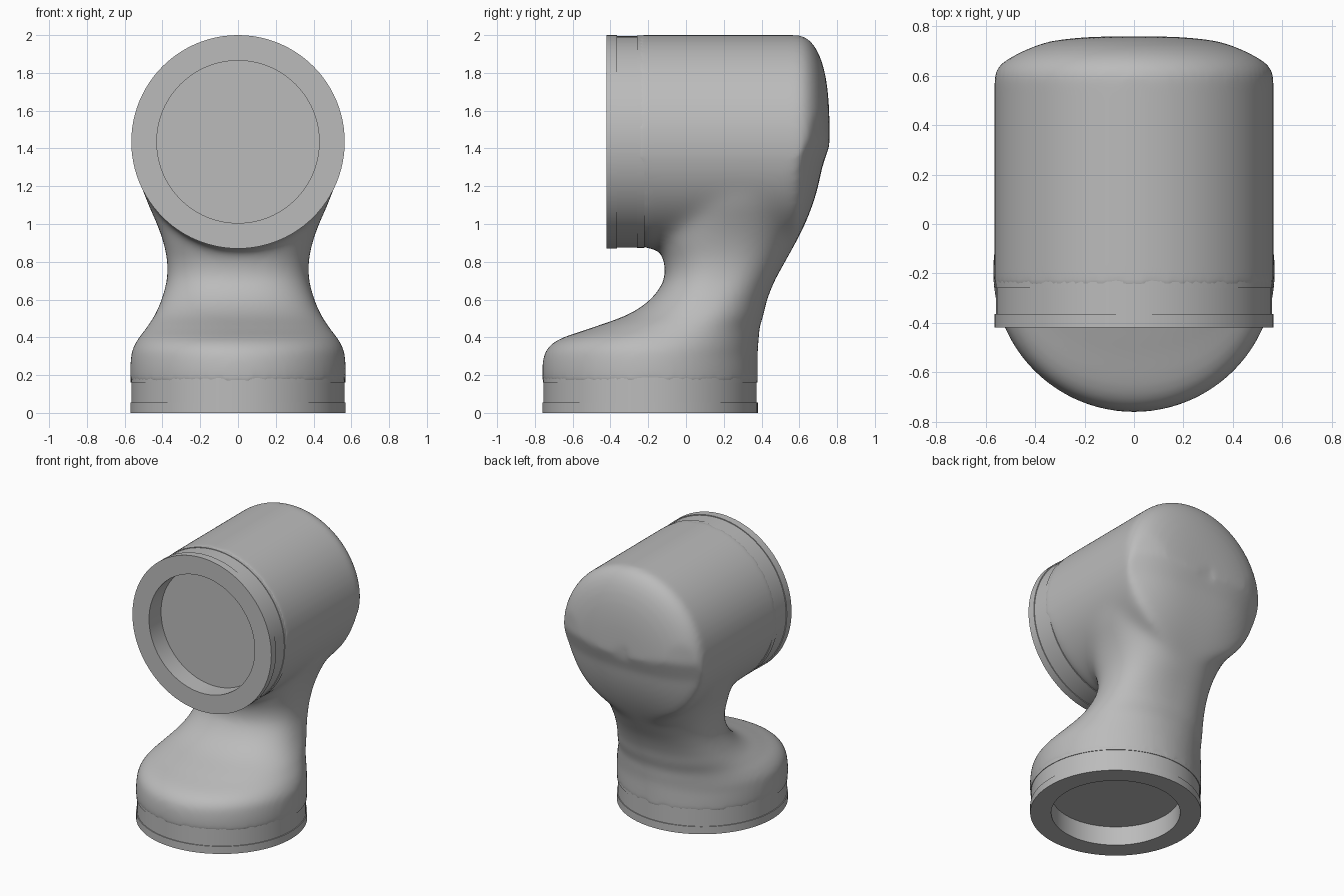
import bpy, bmesh, math
from mathutils import Matrix, Vector

cube = bpy.data.objects.get("Cube")
if cube:
    bpy.data.objects.remove(cube)

grey = bpy.data.materials.new("light grey metal")
grey.use_nodes = True
colour = (0.5, 0.5, 0.5, 1)
grey.diffuse_color = colour
grey.node_tree.nodes["Principled BSDF"].inputs["Base Color"].default_value = colour

BASE_Y, BASE_R = -0.19, 0.57
HEAD_Z, HEAD_R = 1.435, 0.565
SIDES = 96


def add_object(name, mesh):
    obj = bpy.data.objects.new(name, mesh)
    bpy.context.collection.objects.link(obj)
    mesh.materials.append(grey)
    return obj


def skin(bm, rings):
    """Join closed rings of points into a capped tube."""
    loops = [[bm.verts.new(p) for p in ring] for ring in rings]
    for a, b in zip(loops, loops[1:]):
        for i in range(len(a)):
            j = (i + 1) % len(a)
            bm.faces.new((a[i], a[j], b[j], b[i]))
    bm.faces.new(loops[0][::-1])
    bm.faces.new(loops[-1])


def circle(r, z):
    angles = [math.tau * i / SIDES for i in range(SIDES)]
    return [Vector((r * math.cos(a), r * math.sin(a), z)) for a in angles]


def spline(rows, steps=8):
    """Smooth curve through rows of values."""
    out = []
    for i in range(len(rows) - 1):
        p, q = rows[i], rows[i + 1]
        o, r = rows[max(i - 1, 0)], rows[min(i + 2, len(rows) - 1)]
        for k in range(steps):
            t = k / steps
            out.append([b + t / 2 * (c - a + t * (2*a - 5*b + 4*c - d + t * (3*(b - c) + d - a)))
                        for a, b, c, d in zip(o, p, q, r)])
    return out + [list(rows[-1])]


# Neck sections: height, front edge, back edge, half width
neck = spline([
    (0.16, -0.76, 0.38, 0.57),
    (0.25, -0.76, 0.38, 0.57),
    (0.33, -0.74, 0.38, 0.56),
    (0.39, -0.67, 0.385, 0.53),
    (0.45, -0.5, 0.39, 0.485),
    (0.52, -0.31, 0.41, 0.44),
    (0.6, -0.19, 0.43, 0.405),
    (0.7, -0.12, 0.47, 0.378),
    (0.8, -0.115, 0.525, 0.375),
    (0.9, -0.15, 0.58, 0.395),
    (1.0, -0.15, 0.63, 0.43),
    (1.1, -0.13, 0.67, 0.475),
    (1.2, -0.1, 0.7, 0.51),
    (1.3, -0.05, 0.72, 0.54),
])


def neck_ring(z, front, back, width):
    power = 2 / (2 + 0.4 * min(1, max(0, (z - 0.3) / 0.4)))
    ring = []
    for p in circle(1, 0):
        x = math.copysign(abs(p.x) ** power, p.x) * width
        y = math.copysign(abs(p.y) ** power, p.y) * (back - front) / 2
        ring.append((x, y + (front + back) / 2, z))
    return ring


def back_limit(z):
    for a, b in zip(neck, neck[1:]):
        if a[0] <= z <= b[0]:
            return a[2] + (b[2] - a[2]) * (z - a[0]) / (b[0] - a[0])
    return min(0.77, 0.72 + (z - 1.3) * 0.35)


# Head: a level drum with a softly domed back, trimmed to the neck line
def head_ring(r, y):
    ring = []
    for p in circle(r, y):
        x, z = p.x, HEAD_Z + p.y
        limit = back_limit(z) - 0.14 * (abs(x) / HEAD_R) ** 3
        ring.append((x, min(y, limit), z))
    return ring


head = [head_ring(HEAD_R, -0.26 + 0.84 * k / 40) for k in range(41)]
for k in range(1, 31):
    a = math.pi / 2 * k / 31
    head.append(head_ring(HEAD_R * math.cos(a) ** 0.7, 0.58 + 0.18 * math.sin(a) ** 0.9))

bm = bmesh.new()
skin(bm, [neck_ring(*row) for row in neck])
skin(bm, head)
bmesh.ops.recalc_face_normals(bm, faces=bm.faces)
source = bpy.data.meshes.new("body source")
bm.to_mesh(source)
bm.free()

# Fuse neck and head into one skin
body = add_object("elbow_body", source)
fuse = body.modifiers.new("fuse", "REMESH")
fuse.mode = "VOXEL"
fuse.voxel_size = 0.018
bpy.context.view_layer.update()
fused = bpy.data.meshes.new_from_object(body.evaluated_get(bpy.context.evaluated_depsgraph_get()))
body.modifiers.clear()
body.data = fused
fused.materials.clear()
fused.materials.append(grey)

# Soften the whole skin a little and the joint a lot
joint = body.vertex_groups.new(name="joint")
for v in fused.vertices:
    x, y, z = v.co
    weight = min(1, max(0, 1 - (abs(z - 1.02) - 0.17) / 0.15))
    if weight > 0:
        joint.add([v.index], weight, "REPLACE")
for name, count in (("joint", 50), ("", 8)):
    soft = body.modifiers.new("soften " + name, "SMOOTH")
    soft.factor = 0.5
    soft.iterations = count
    soft.vertex_group = name
fused.polygons.foreach_set("use_smooth", [True] * len(fused.polygons))


# End collars with a flange and a round recess
def collar(name, radius, matrix):
    profile = [(0.43, 0.14), (0.43, 0), (radius, 0), (radius, 0.055),
               (radius - 0.006, 0.055), (radius - 0.006, 0.16),
               (radius - 0.002, 0.16), (radius - 0.002, 0.2), (0.5, 0.2)]
    bm = bmesh.new()
    skin(bm, [circle(r, h) for r, h in profile])
    bmesh.ops.recalc_face_normals(bm, faces=bm.faces)
    bm.transform(matrix)
    mesh = bpy.data.meshes.new(name)
    bm.to_mesh(mesh)
    bm.free()
    obj = add_object(name, mesh)
    bpy.ops.object.select_all(action="DESELECT")
    obj.select_set(True)
    bpy.context.view_layer.objects.active = obj
    bpy.ops.object.shade_smooth_by_angle(angle=math.radians(30))


collar("base_collar", BASE_R, Matrix.Translation((0, BASE_Y, 0)))
collar("front_collar", HEAD_R,
       Matrix.Translation((0, -0.42, HEAD_Z)) @ Matrix.Rotation(-math.pi / 2, 4, "X"))
